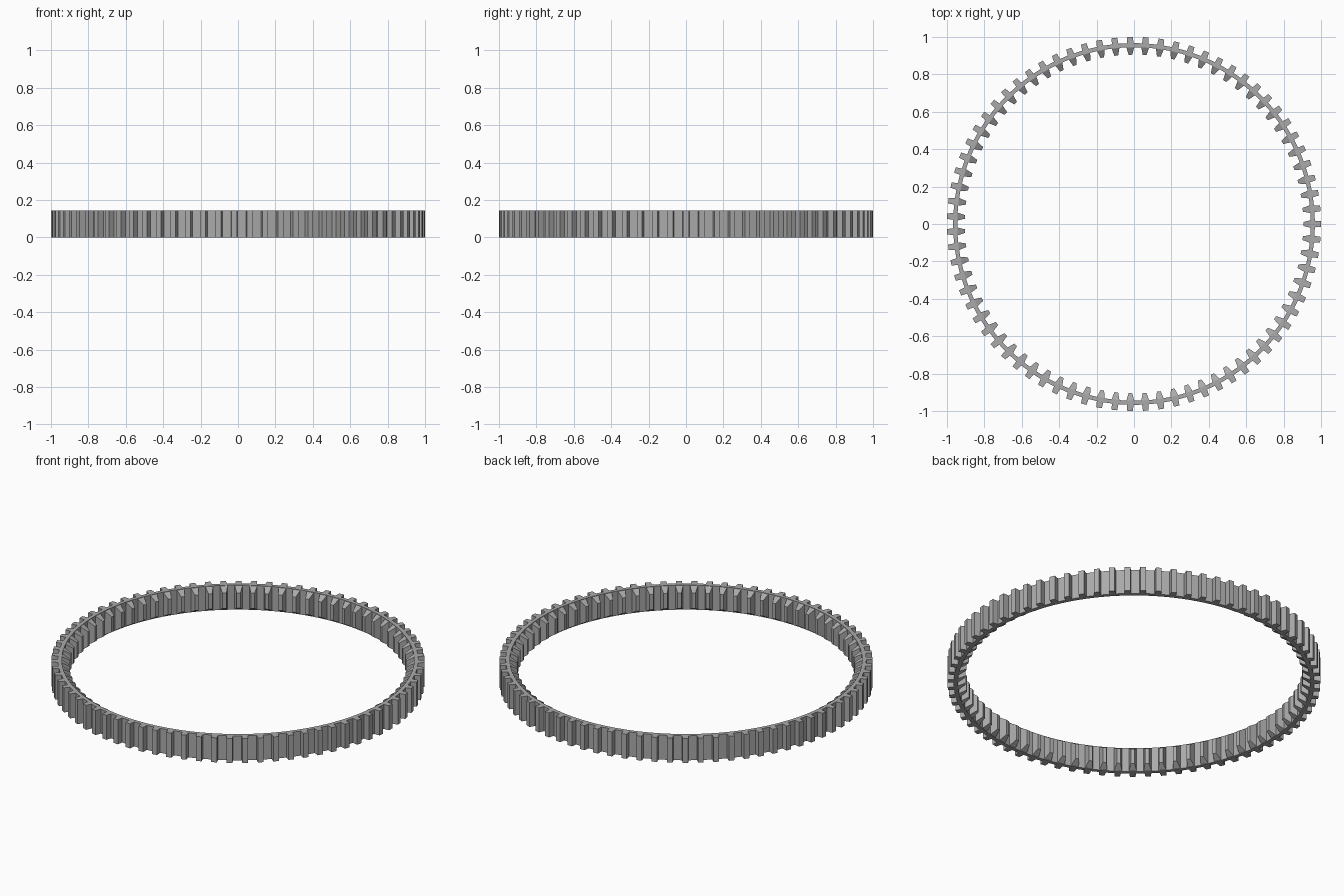
import bpy
import bmesh
from math import cos, sin, tau

cube = bpy.data.objects.get("Cube")
if cube:
    bpy.data.objects.remove(cube, do_unlink=True)

TEETH = 75
HEIGHT = 0.145
R_IN, R_OUT = 0.945, 0.967

grey = bpy.data.materials.new("rubber grey")
grey.use_nodes = True
colour = (0.4, 0.4, 0.4, 1)
grey.diffuse_color = colour
grey.node_tree.nodes["Principled BSDF"].inputs["Base Color"].default_value = colour


def polar(r, side, angle):
    """Point at radius r, shifted sideways, turned about z."""
    return (r * cos(angle) - side * sin(angle), r * sin(angle) + side * cos(angle))


def finish(bm, name):
    bmesh.ops.recalc_face_normals(bm, faces=bm.faces)
    mesh = bpy.data.meshes.new(name)
    bm.to_mesh(mesh)
    bm.free()
    mesh.materials.append(grey)
    obj = bpy.data.objects.new(name, mesh)
    bpy.context.collection.objects.link(obj)


def teeth(name, r_root, r_tip, w_root, w_tip, slope):
    """Ring of tapered teeth whose ends slope in towards the tip."""
    bm = bmesh.new()
    for i in range(TEETH):
        a = tau * i / TEETH
        loops = []
        for r, w, inset in ((r_root, w_root, 0), (r_tip, w_tip, slope)):
            corners = ((-1, inset), (1, inset), (1, HEIGHT - inset), (-1, HEIGHT - inset))
            loops.append([bm.verts.new((*polar(r, s * w / 2, a), z)) for s, z in corners])
        root, tip = loops
        bm.faces.new(root)
        bm.faces.new(tip)
        for k in range(4):
            n = (k + 1) % 4
            bm.faces.new((root[k], root[n], tip[n], tip[k]))
    finish(bm, name)


# Thin band, with two segments per tooth
bm = bmesh.new()
rows = []
for i in range(TEETH * 2):
    a = tau * (i + 0.5) / (TEETH * 2)
    section = ((R_IN, 0), (R_OUT, 0), (R_OUT, HEIGHT), (R_IN, HEIGHT))
    rows.append([bm.verts.new((*polar(r, 0, a), z)) for r, z in section])
for i, row in enumerate(rows):
    following = rows[(i + 1) % len(rows)]
    for k in range(4):
        n = (k + 1) % 4
        bm.faces.new((row[k], row[n], following[n], following[k]))
finish(bm, "band")

# Square lugs outside, tapered drive teeth inside
teeth("outer_lugs", R_OUT - 0.004, 1.0, 0.036, 0.03, 0)
teeth("inner_teeth", R_IN + 0.004, 0.905, 0.044, 0.02, 0.027)
